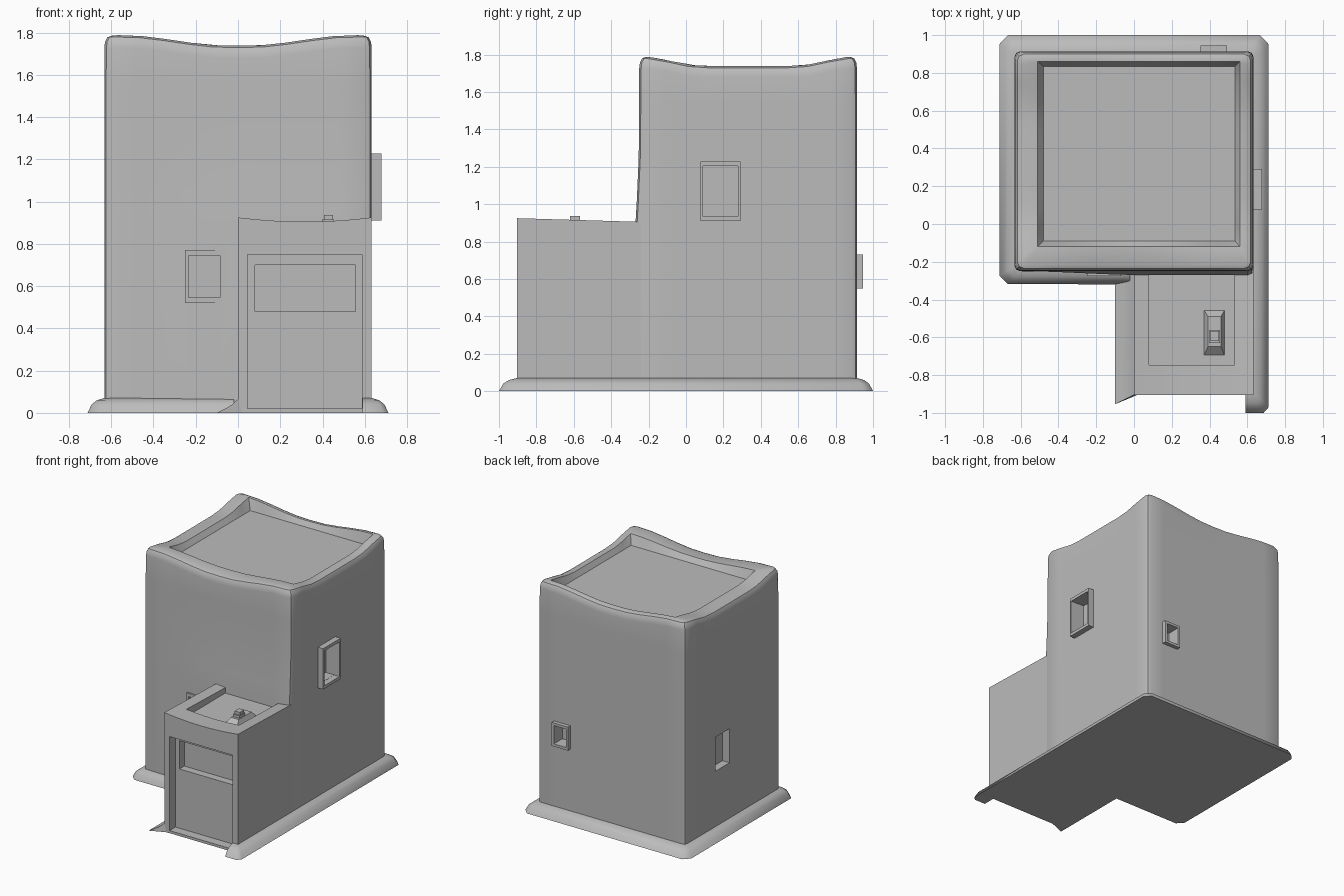
import bpy, bmesh, math
from mathutils import Vector

if "Cube" in bpy.data.objects:
    bpy.data.objects.remove(bpy.data.objects["Cube"])

W, BACK = .633, .914
plaster = bpy.data.materials.new("plaster")
plaster.diffuse_color = (.5, .5, .5, 1)
plaster.use_nodes = True
plaster.node_tree.nodes["Principled BSDF"].inputs["Base Color"].default_value = plaster.diffuse_color


def make(name, verts, faces, smooth=True):
    me = bpy.data.meshes.new(name)
    me.from_pydata(verts, [], faces)
    me.materials.append(plaster)
    bm = bmesh.new()
    bm.from_mesh(me)
    bmesh.ops.remove_doubles(bm, verts=bm.verts, dist=1e-5)
    bmesh.ops.recalc_face_normals(bm, faces=bm.faces)
    bm.to_mesh(me)
    bm.free()
    ob = bpy.data.objects.new(name, me)
    bpy.context.collection.objects.link(ob)
    if smooth:
        bpy.ops.object.select_all(action='DESELECT')
        ob.select_set(True)
        bpy.context.view_layer.objects.active = ob
        bpy.ops.object.shade_smooth_by_angle(angle=math.radians(smooth if smooth > 1 else 32))
    return ob


def loft(name, loops, smooth=True, closed_ring=False):
    """Bridge equal-length loops; caps the first and last loop, or joins them."""
    n, m = len(loops[0]), len(loops)
    verts = [v for lp in loops for v in lp]
    faces = []
    for j in range(m if closed_ring else m - 1):
        for i in range(n):
            a, b, k = j * n, (j + 1) % m * n, (i + 1) % n
            faces.append((a + i, a + k, b + k, b + i))
    if not closed_ring:
        faces += [tuple(range(n)), tuple(range((m - 1) * n, m * n))]
    return make(name, verts, faces, smooth)


def rect(x0, x1, y0, y1, z):
    return [(x0, y0, z), (x1, y0, z), (x1, y1, z), (x0, y1, z)]


def box(name, x0, x1, y0, y1, z0, z1):
    return loft(name, [rect(x0, x1, y0, y1, z0), rect(x0, x1, y0, y1, z1)], False)


def cut(target, *bounds):
    c = box("cutter", *bounds)
    c.hide_render = True
    mod = target.modifiers.new("cut", 'BOOLEAN')
    mod.object, mod.solver = c, 'EXACT'
    bpy.context.view_layer.objects.active = target
    target.modifiers.move(len(target.modifiers) - 1, 0)
    bpy.ops.object.modifier_apply(modifier=mod.name)
    bpy.data.objects.remove(c)


def smoothstep(a, b, t):
    t = min(1, max(0, (t - a) / (b - a)))
    return t * t * (3 - 2 * t)


def rim(x, y):
    return 1.738 + 0.05 * smoothstep(.08, .86, abs(x) / W) * smoothstep(.42, .97, abs(y - .332) / .582)


def ring(x0, x1, y0, y1, c, zf):
    """Rectangle with rounded corners and subdivided sides."""
    pts = []
    cs = [(x1 - c, y0 + c, -90), (x1 - c, y1 - c, 0), (x0 + c, y1 - c, 90), (x0 + c, y0 + c, 180)]
    for q in range(4):
        cx, cy, a0 = cs[q]
        arc = [Vector((cx + c * math.cos(math.radians(a0 + a)), cy + c * math.sin(math.radians(a0 + a))))
               for a in (0, 45, 90)]
        nx, ny, na = cs[(q + 1) % 4]
        nxt = Vector((nx + c * math.cos(math.radians(na)), ny + c * math.sin(math.radians(na))))
        pts += arc + [arc[2].lerp(nxt, i / 10) for i in range(1, 10)]
    return [(p.x, p.y, zf(p.x, p.y)) for p in pts]


# tower with sagging parapet and sunken roof; the front leans out towards the entrance
def wall(z, lean):
    pts = ring(-W, W, -.25, BACK, .03, lambda x, y: z)
    return [(x, y - (lean * smoothstep(-.6, .05, x) if y < -.2 else 0), z) for x, y, z in pts]


def top(inset, drop):
    return ring(-W + inset, W - inset, -.25 + inset, BACK - inset, .035, lambda x, y: rim(x, y) - drop)


tower = loft("tower", [
    wall(0, .02), wall(.9, .02), wall(1.02, .013), wall(1.25, .003), wall(1.55, 0),
    top(0, .06), top(.004, .03), top(.015, .009), top(.035, 0),
    ring(-.51, .56, -.12, .86, .0001, rim),
    ring(-.48, .535, -.09, .835, .0001, lambda x, y: 1.70)])

# window pockets and frames
cut(tower, .56, .8, .092, .277, .935, 1.205)
cut(tower, -.237, -.085, -.4, -.20, .545, .745)
cut(tower, .37, .474, .84, 1.1, .57, .712)
cut(tower, -.8, -.572, .37, .54, .50, .765)


def frame(name, axis, d0, d1, a0, a1, z0, z1, t, tz):
    """Rectangular picture frame standing off a wall."""
    def lp(d, i, iz):
        r = [(a0 + i, z0 + iz), (a1 - i, z0 + iz), (a1 - i, z1 - iz), (a0 + i, z1 - iz)]
        return [(d, a, z) if axis == 'x' else (a, d, z) for a, z in r]
    return loft(name, [lp(d0, 0, 0), lp(d1, 0, 0), lp(d1, t, tz), lp(d0, t, tz)], False, True)


frame("right_window_frame", 'x', .61, .678, .077, .291, .91, 1.227, .014, .024)
frame("front_window_frame", 'y', -.24, -.274, -.25, -.068, .52, .77, .015, .025)
frame("back_window_frame", 'y', .89, .945, .353, .492, .55, .732, .018, .02)

# low entrance block with slightly sagging roof edge
N = 8
section = []
for y, h in ((-.904, .925), (-.23, .905)):
    lp = [(0, y, 0)]
    for i in range(N + 1):
        u = i / N
        lp.append((W * u, y, h - .02 * (1 - (2 * u - 1) ** 2)))
    section.append(lp + [(W, y, 0)])
entrance = loft("entrance_block", section)
cut(entrance, .08, .533, -.747, -.255, .855, 1.2)
cut(entrance, .045, .587, -1.1, -.832, .02, .75)
cut(entrance, .08, .555, -1.1, -.772, .48, .70)

# roof vent
loft("roof_vent_base", [rect(.37, .48, -.697, -.455, .853), rect(.392, .46, -.648, -.49, .895)], False)
box("roof_vent_neck", .398, .454, -.63, -.56, .89, .915)
box("roof_vent_cap", .406, .45, -.62, -.567, .91, .937)

# flared skirt around the walls
profile = [(-.02, .0), (-.02, .07), (0, .07), (.035, .06), (.06, .04), (.079, 0)]
path = [(.59, -.904, 0, -1.22)]
for cx, cy, sx, sy, c in ((W, -.904, 1, -1.22, .01), (W, BACK, 1, 1.09, .03),
                          (-W, BACK, -1, 1.09, .03), (-W, -.25, -1, -.87, .03)):
    p = [(cx - c * sx, cy, sx * .8, sy), (cx, cy - c * math.copysign(1, sy), sx, sy * .8)]
    path += p if sx * sy < 0 else p[::-1]
path[-2:] = path[:-3:-1]
path[-2:] = sorted(path[-2:], key=lambda p: p[0])
path.append((-.02, -.252, 0, -.85))
loft("wall_skirt", [[(x + dx * o, y + dy * o, z) for o, z in profile] for x, y, dx, dy in path], 50)

# concave flare on the left of the entrance
flare = [(.02, 0), (.02, .065), (0, .065), (-.03, .038), (-.06, .02), (-.10, 0)]
loft("entrance_skirt", [[(x, -.904 + .5 * min(0, x), z) for x, z in flare],
                        [(x, -.245, z) for x, z in flare]])
